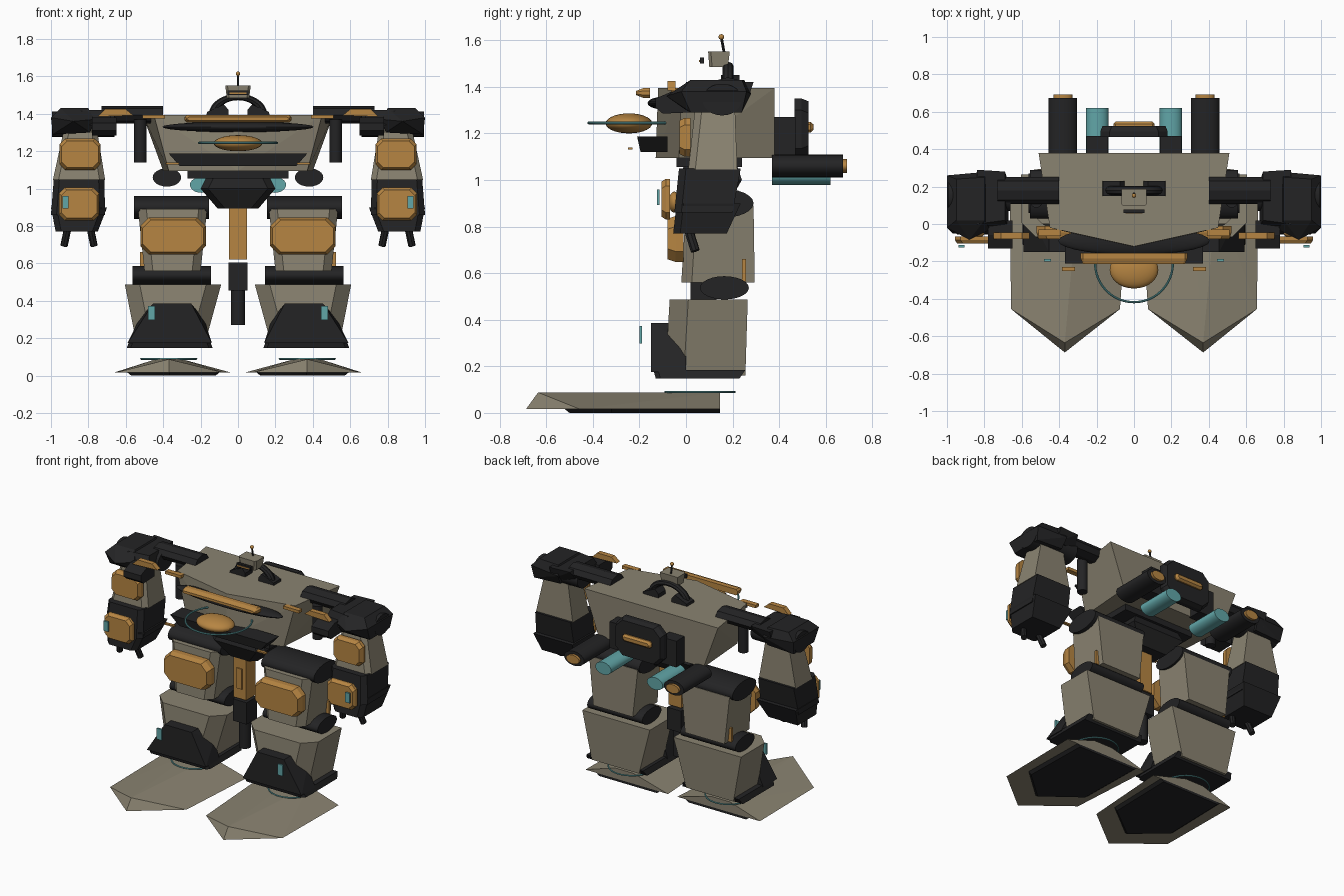
import bpy, bmesh, math
from mathutils import Matrix, Vector

if "Cube" in bpy.data.objects:
    bpy.data.objects.remove(bpy.data.objects["Cube"])


def material(name, rgb):
    m = bpy.data.materials.new(name)
    m.diffuse_color = (*rgb, 1)
    m.use_nodes = True
    m.node_tree.nodes["Principled BSDF"].inputs["Base Color"].default_value = m.diffuse_color
    return m


BEIGE = material("warm_grey_armour", (0.255, 0.228, 0.165))
BLACK = material("charcoal", (0.017, 0.017, 0.018))
ORANGE = material("amber", (0.47, 0.235, 0.055))
TEAL = material("teal", (0.12, 0.38, 0.39))


def finish(name, bm, mat, smooth=False):
    bmesh.ops.recalc_face_normals(bm, faces=bm.faces)
    me = bpy.data.meshes.new(name)
    bm.to_mesh(me)
    bm.free()
    me.materials.append(mat)
    ob = bpy.data.objects.new(name, me)
    bpy.context.collection.objects.link(ob)
    if smooth:
        for o in bpy.context.selected_objects:
            o.select_set(False)
        ob.select_set(True)
        bpy.context.view_layer.objects.active = ob
        bpy.ops.object.shade_smooth_by_angle(angle=math.radians(35))
    return ob


def hull(name, pts, mat):
    bm = bmesh.new()
    vs = [bm.verts.new(p) for p in pts]
    r = bmesh.ops.convex_hull(bm, input=vs)
    junk = {g for g in r["geom_interior"] + r["geom_unused"] if isinstance(g, bmesh.types.BMVert)}
    bmesh.ops.delete(bm, geom=list(junk), context='VERTS')
    bmesh.ops.dissolve_limit(bm, angle_limit=0.02, verts=bm.verts, edges=bm.edges)
    return finish(name, bm, mat)


def box(name, x, y, z, mat):
    return hull(name, [(a, b, c) for a in x for b in y for c in z], mat)


def taper(name, low, high, z, mat, s=1, c=0.0):
    """Block between two rectangles (x0, x1, y0, y1), front corners cut by c."""
    pts = []
    for (x0, x1, y0, y1), h in ((low, z[0]), (high, z[1])):
        pts += [(s * px, py, h) for px, py in
                ((x0 + c, y0), (x1 - c, y0), (x0, y0 + c), (x1, y0 + c), (x0, y1), (x1, y1))]
    return hull(name, pts, mat)


def panel(name, x, y, z, c, mat, s=1):
    """Eight-sided plate with a bevelled rim on its front (y[0]) side."""
    ym = (y[0] + y[1]) / 2
    pts = []
    for yy, i in ((y[0], 0.012), (ym, 0), (y[1], 0)):
        x0, x1, z0, z1 = x[0] + i, x[1] - i, z[0] + i, z[1] - i
        pts += [(s * a, yy, b) for a, b in
                ((x0 + c, z0), (x1 - c, z0), (x0 + c, z1), (x1 - c, z1),
                 (x0, z0 + c), (x0, z1 - c), (x1, z0 + c), (x1, z1 - c))]
    return hull(name, pts, mat)


def rod(name, a, b, r1, r2, mat, seg=24):
    """Elliptic cylinder from a to b, r1 across and r2 along the other axis."""
    a, b = Vector(a), Vector(b)
    d = b - a
    bm = bmesh.new()
    bmesh.ops.create_cone(bm, cap_ends=True, segments=seg, radius1=1, radius2=1, depth=1)
    rot = d.to_track_quat('Z', 'Y').to_matrix().to_4x4()
    bm.transform(Matrix.Translation((a + b) / 2) @ rot @ Matrix.Diagonal((r1, r2, d.length, 1)))
    return finish(name, bm, mat, True)


def ellipsoid(name, c, r, mat):
    bm = bmesh.new()
    bmesh.ops.create_uvsphere(bm, u_segments=28, v_segments=14, radius=1)
    bm.transform(Matrix.Translation(c) @ Matrix.Diagonal((*r, 1)))
    return finish(name, bm, mat, True)


def ring(name, c, R, r, mat, rot=(0, 0, 0), scale=(1, 1, 1)):
    bpy.ops.mesh.primitive_torus_add(major_radius=R, minor_radius=r, major_segments=48,
                                     minor_segments=8, location=c, rotation=rot)
    ob = bpy.context.object
    ob.name, ob.scale = name, scale
    ob.data.materials.append(mat)
    bpy.ops.object.shade_smooth_by_angle(angle=math.radians(40))


# Torso with wedge front
hull("torso", [(s * x, y, z) for s in (1, -1) for x, y, z in
     ((.51, .38, 1.395), (.45, -.02, 1.395), (0, -.12, 1.395),
      (.40, .38, 1.095), (.37, -.03, 1.095), (0, -.13, 1.095))], BEIGE)
panel("brow_bar", (-.285, .285), (-.215, -.155), (1.353, 1.394), .012, ORANGE)
ellipsoid("chest_visor", (0, -.09, 1.33), (.405, .075, .028), BLACK)
ellipsoid("chest_dome", (0, -.245, 1.243), (.13, .1, .043), ORANGE)
ring("dome_ring", (0, -.21, 1.245), .208, .006, TEAL)
taper("jaw_plate", (-.31, .31, -.195, -.08), (-.37, .37, -.21, -.08), (1.12, 1.187), BLACK)

# Head, arch and antenna
ring("head_arch", (0, .18, 1.395), .132, .024, BLACK, (math.pi / 2, 0, 0), (1, .72, 1))
taper("head", (-.06, .06, .1, .18), (-.068, .068, .095, .188), (1.485, 1.552), BEIGE, c=.012)
box("head_visor", (-.055, .055), (.06, .078), (1.5, 1.525), BLACK)
box("visor_strip", (-.045, .045), (.056, .06), (1.507, 1.515), ORANGE)
rod("antenna", (0, .165, 1.54), (0, .152, 1.61), .006, .006, BLACK, 10)
ellipsoid("antenna_tip", (0, .152, 1.614), (.012, .012, .012), ORANGE)

# Waist and centre hanging gun
box("waist_plate", (-.27, .27), (-.04, .24), (1.055, 1.095), BLACK)
taper("waist", (-.11, .11, .02, .18), (-.2, .2, -.03, .24), (.895, 1.0), BLACK, c=.04)
taper("waist_upper", (-.2, .2, -.03, .24), (-.17, .17, -.01, .22), (1.0, 1.06), BLACK, c=.04)
box("centre_post", (-.048, .048), (.02, .12), (.62, .91), ORANGE)
box("post_inset", (-.02, .02), (.012, .02), (.69, .83), ORANGE)
box("gun_housing", (-.052, .052), (.02, .13), (.455, .605), BLACK)
rod("gun_barrel", (0, .075, .27), (0, .075, .47), .038, .038, BLACK)

# Back pack
panel("pack_panel", (-.18, .18), (.525, .465), (1.085, 1.35), .05, BLACK)
panel("pack_light", (-.11, .11), (.548, .52), (1.203, 1.25), .012, ORANGE)

for s, side in ((1, "right"), (-1, "left")):
    def n(t):
        return side + "_" + t

    def bx(name, x, y, z, mat):
        return box(n(name), (s * x[0], s * x[1]), y, z, mat)

    def axle(name, x, y, z, ry, rz, mat, seg=24):
        # build along x, with exact elliptical section
        o = rod(n(name), (0, 0, -.5), (0, 0, .5), 1, 1, mat, seg)
        o.data.transform(Matrix(((0, 0, s * (x[1] - x[0]), s * (x[0] + x[1]) / 2),
                                 (0, ry, 0, y), (rz, 0, 0, z), (0, 0, 0, 1))))
        if s < 0:
            return o
        o.data.flip_normals()
        return o

    def tube(name, x, z, y, rx, rz, mat):
        o = rod(n(name), (0, 0, -.5), (0, 0, .5), 1, 1, mat)
        o.data.transform(Matrix(((rx, 0, 0, s * x), (0, 0, y[1] - y[0], (y[0] + y[1]) / 2),
                                 (0, rz, 0, z), (0, 0, 0, 1))))
        o.data.flip_normals()
        return o

    # Neck block and thrusters
    hull(n("neck_block"), [(s * x, y, z) for y in (.15, .23) for x, z in
         ((.05, 1.39), (.17, 1.39), (.05, 1.42), (.075, 1.45), (.165, 1.41))], BLACK)
    bx("pack_mount", (.14, .255), (.37, .47), (1.09, 1.27), BLACK)
    tube("thruster", .38, 1.06, (.37, .675), .076, .049, BLACK)
    tube("thruster_cap", .38, 1.06, (.67, .692), .05, .03, ORANGE)
    tube("exhaust", .197, 1.02, (.37, .62), .06, .042, TEAL)
    bx("chin_light", (.315, .385), (-.25, -.23), (1.13, 1.14), ORANGE)

    # Shoulder
    axle("shoulder_beam", (.4, .73), .18, 1.395, .072, .046, BLACK, 8)
    hull(n("shoulder_inner"), [(s * x, y, z) for x, y, z in
         ((.69, .02, 1.42), (.69, .28, 1.42), (.84, 0, 1.42), (.84, .29, 1.42),
          (.67, -.02, 1.34), (.67, .22, 1.34), (.84, -.03, 1.34), (.84, .26, 1.33))], BLACK)
    hull(n("shoulder_cap"), [(s * x, y, z) for x, y, z in
         ((.80, .02, 1.43), (.80, .25, 1.43), (.95, .02, 1.43), (.95, .24, 1.43),
          (.77, -.03, 1.37), (.78, .28, 1.37), (1, -.02, 1.38), (1, .26, 1.38),
          (.88, -.085, 1.36), (.79, 0, 1.3), (.79, .24, 1.3), (.99, .02, 1.29),
          (.99, .24, 1.29))], BLACK)
    axle("shoulder_joint", (.66, .995), .155, 1.345, .085, .068, BLACK)
    hull(n("shoulder_front"), [(s * x, y, z) for x in (.65, .78) for y, z in
         ((-.13, 1.31), (-.13, 1.35), (-.06, 1.38), (.02, 1.38), (.02, 1.29), (-.1, 1.285))], BLACK)
    hull(n("shoulder_grip"), [(s * x, y, z) for y in (-.08, -.045) for x, z in
         ((.56, 1.392), (.75, 1.385), (.6, 1.425), (.71, 1.425))], ORANGE)
    bx("collar_light", (.39, .51), (-.065, -.03), (1.375, 1.395), ORANGE)
    rod(n("hanging_rod"), (s * .522, .12, 1.14), (s * .522, .12, 1.37), .033, .033, BLACK, 16)

    # Arm
    taper(n("upper_arm"), (.71, .99, .01, .22), (.755, .93, .04, .21), (1.045, 1.32), BEIGE, s, .03)
    panel(n("upper_arm_panel"), (.735, .955), (-.028, .02), (1.1, 1.267), .03, ORANGE, s)
    taper(n("forearm"), (.75, .975, -.055, .175), (.70, 1.0, -.04, .235), (.77, .9), BLACK, s, .03)
    taper(n("forearm_upper"), (.71, 1.0, -.05, .2), (.715, .985, -.03, .235), (.86, 1.05), BLACK, s, .03)
    panel(n("forearm_panel"), (.742, .957), (-.105, -.068), (.83, 1.005), .03, ORANGE, s)
    ellipsoid(n("panel_mount"), (s * .85, -.05, .905), (.05, .025, .045), ORANGE)
    bx("forearm_light", (.905, .938), (-.125, -.113), (.893, .96), TEAL)
    for x, dx in ((.79, -.02), (.91, .02)):
        rod(n("finger"), (s * x, .01, .79), (s * (x + dx), .04, .695), .02, .02, BLACK, 8)

    # Leg
    axle("hip_roller", (.155, .557), .16, .9, .13, .062, BLACK)
    taper(n("thigh"), (.2, .5, -.02, .295), (.165, .535, 0, .29), (.56, .89), BEIGE, s, .045)
    panel(n("thigh_panel"), (.172, .522), (-.08, -.01), (.648, .845), .045, ORANGE, s)
    bx("thigh_strip", (.5, .525), (.24, .257), (.565, .66), ORANGE)
    axle("knee_roller", (.145, .565), .165, .537, .105, .05, BLACK)
    taper(n("shin"), (.18, .54, -.09, .255), (.09, .605, -.07, .265), (.16, .487), BEIGE, s, .08)
    hull(n("shin_guard"), [(s * x, y, z) for x, y, z in
         ((.25, -.15, .385), (.455, -.15, .385), (.25, -.045, .385), (.455, -.045, .385),
          (.14, -.15, .175), (.59, -.15, .175), (.18, .0, .3), (.53, .0, .3),
          (.14, .0, .175), (.59, .0, .175))], BLACK)
    taper(n("ankle_skirt"), (.135, .595, -.13, .23), (.15, .58, -.14, .255), (.148, .185), BLACK, s, .02)
    bx("shin_light", (.443, .48), (-.2, -.188), (.297, .372), TEAL)
    ring(n("ankle_ring"), (s * .37, .06, .09), .148, .005, TEAL)

    # Foot with pointed toe and dark sole
    hull(n("foot"), [(s * x, y, z) for x, y, z in
         ((.665, .145, .016), (.657, -.455, .016), (.37, -.687, .016), (.075, -.455, .016),
          (.035, .145, .016), (.37, -.635, .088), (.44, .145, .088), (.3, .145, .088))], BEIGE)
    hull(n("sole"), [(s * x, y, z) for z, k in ((0, 0), (.016, .02)) for x, y in
         ((.56 + k, .145), (.57 + k, -.32), (.365, -.5 - k), (.13 - k, -.32), (.12 - k, .145))], BLACK)
